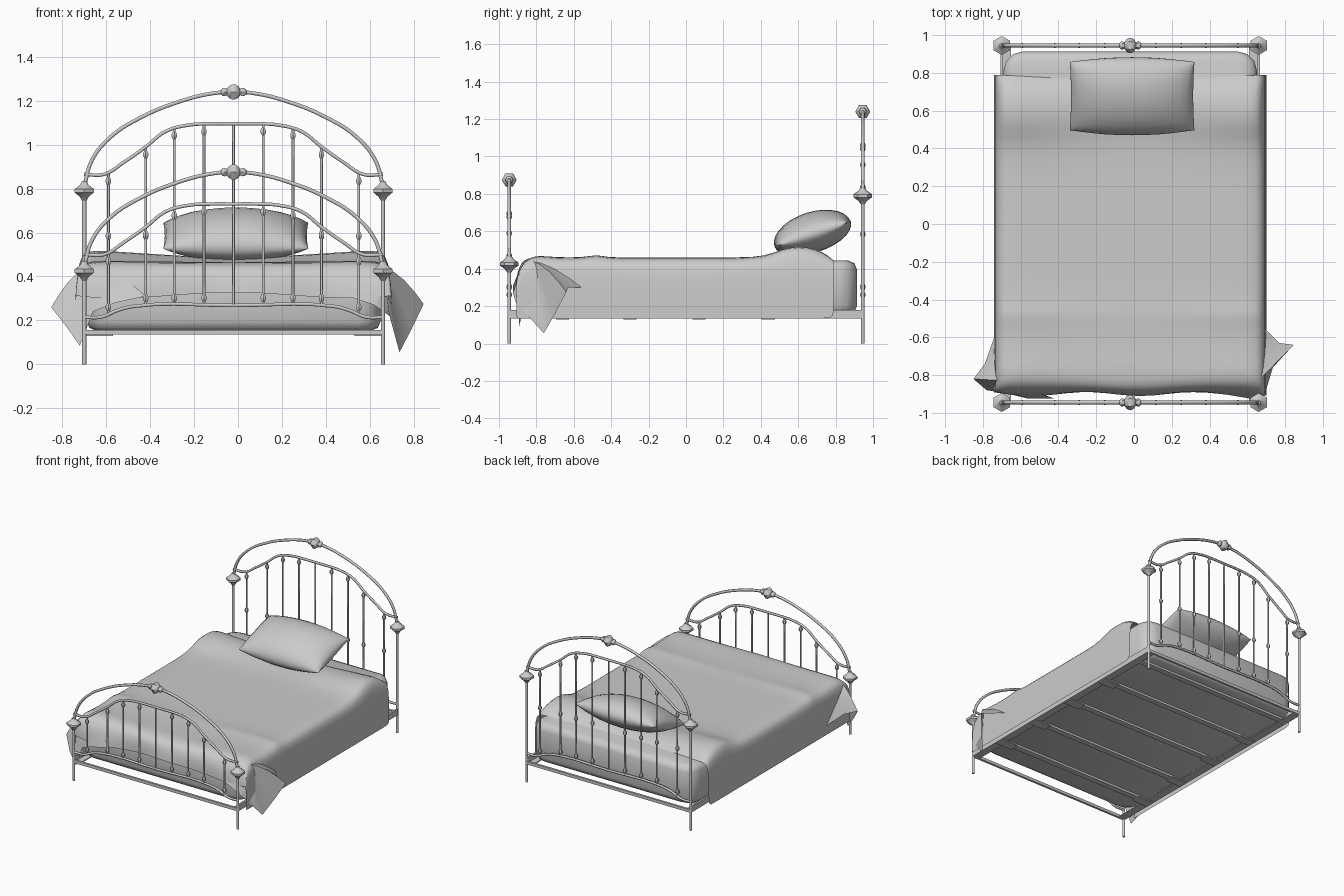
import bpy, bmesh, math
from mathutils import Matrix, Vector

if "Cube" in bpy.data.objects:
    bpy.data.objects.remove(bpy.data.objects["Cube"])

grey = bpy.data.materials.new("plain_grey")
grey.use_nodes = True
grey.diffuse_color = (0.6, 0.6, 0.6, 1)
grey.node_tree.nodes["Principled BSDF"].inputs["Base Color"].default_value = (0.6, 0.6, 0.6, 1)

CX = -0.02      # middle of the bed frame
HALF = 0.68     # post offset from the middle
END = 0.945     # headboard and footboard distance


def finish(name, bm, angle=40):
    bmesh.ops.recalc_face_normals(bm, faces=bm.faces)
    mesh = bpy.data.meshes.new(name)
    bm.to_mesh(mesh)
    bm.free()
    mesh.materials.append(grey)
    ob = bpy.data.objects.new(name, mesh)
    bpy.context.collection.objects.link(ob)
    bpy.ops.object.select_all(action='DESELECT')
    ob.select_set(True)
    bpy.context.view_layer.objects.active = ob
    bpy.ops.object.shade_smooth_by_angle(angle=math.radians(angle))
    return ob


def box(name, lo, hi):
    bm = bmesh.new()
    bmesh.ops.create_cube(bm, size=1)
    lo, hi = Vector(lo), Vector(hi)
    for v in bm.verts:
        v.co = Vector(((lo[i] + hi[i]) / 2 + v.co[i] * (hi[i] - lo[i]) for i in range(3)))
    return finish(name, bm, 30)


def rod(name, pts, radius, curved=False):
    cu = bpy.data.curves.new(name, 'CURVE')
    cu.dimensions = '3D'
    cu.bevel_depth = radius
    cu.bevel_resolution = 1
    cu.resolution_u = 5
    cu.use_fill_caps = True
    sp = cu.splines.new('BEZIER')
    sp.bezier_points.add(len(pts) - 1)
    for bp, p in zip(sp.bezier_points, pts):
        bp.co = p
        bp.handle_left_type = bp.handle_right_type = 'AUTO' if curved else 'VECTOR'
    cu.materials.append(grey)
    ob = bpy.data.objects.new(name, cu)
    bpy.context.collection.objects.link(ob)


def turned(name, profile, centre, along_x=False, sides=6):
    bm = bmesh.new()
    rings = []
    for r, h in profile:
        ring = []
        for k in range(sides):
            a = 2 * math.pi * k / sides
            ring.append(bm.verts.new((r * math.sin(a), r * math.cos(a), h)))
        rings.append(ring)
    for a, b in zip(rings, rings[1:]):
        for k in range(sides):
            n = (k + 1) % sides
            bm.faces.new((a[k], a[n], b[n], b[k]))
    bm.faces.new(rings[0])
    bm.faces.new(rings[-1])
    if along_x:
        bm.transform(Matrix.Rotation(math.pi / 2, 4, 'Y'))
    bm.transform(Matrix.Translation(centre))
    finish(name, bm, 50)


def grid(bm, rows):
    verts = [[bm.verts.new(p) for p in row] for row in rows]
    for a, b in zip(verts, verts[1:]):
        for i in range(len(a) - 1):
            bm.faces.new((a[i], a[i + 1], b[i + 1], b[i]))


def mirrored(half, y, z):
    full = half + [(-x, h) for x, h in reversed(half[:-1])]
    return [(CX + x, y, z + h) for x, h in full]


KNOB = [(.012, -.045), (.022, -.028), (.05, -.008), (.05, .008), (.022, .028), (.012, .045)]
FINIAL = [(.011, -.058), (.02, -.05), (.022, -.038), (.017, -.03), (.03, -.022), (.04, -.007),
          (.04, .007), (.03, .022), (.017, .03), (.022, .038), (.02, .05), (.011, .058)]
BEAD = [(.007, -.018), (.014, -.006), (.014, .006), (.007, .018)]
ARCH = [(-.68, .02), (-.645, .14), (-.56, .245), (-.42, .335), (-.25, .405), (-.1, .443), (0, .45)]
RAIL = [(-.68, .075), (-.59, .075), (-.5, .13), (-.4, .2), (-.31, .27), (-.2, .3), (-.1, .305), (0, .305)]
LOWER = [(-.68, .214), (-.6, .216), (-.53, .245), (-.45, .265), (0, .268)]


# Headboard and footboard
def board(name, y, z):
    for side, s in (("right", -1), ("left", 1)):
        x = CX + s * HALF
        rod(f"{name}_{side}_post", [(x, y, 0), (x, y, z)], .01)
        turned(f"{name}_{side}_knob", KNOB, (x, y, z))
    rod(f"{name}_arch", mirrored(ARCH, y, z), .01, True)
    rod(f"{name}_upper_rail", mirrored(RAIL, y, z), .009, True)
    rod(f"{name}_lower_rail", mirrored(LOWER, y, 0), .009, True)
    turned(f"{name}_finial", FINIAL, (CX, y, z + .45), True)
    # spindles with their beads
    for off, top, low in ((0, .305, .268), (.135, .305, .268), (.27, .287, .267), (.4, .2, .266), (.57, .08, .225)):
        for s in ((1,) if off == 0 else (-1, 1)):
            x = CX + s * off
            rod(f"{name}_spindle", [(x, y, low), (x, y, z + top)], .0065)
            if off:
                turned(f"{name}_bead", BEAD, (x, y, z + top - .035))
                turned(f"{name}_bead", BEAD, (x, y, low + .035))
                if z > .6:
                    turned(f"{name}_bead", BEAD, (x, y, .585))


board("headboard", END, .79)
board("footboard", -END, .425)

# Bed frame: angle-section side rails, end rails, slats and their brackets
for side, s in (("right", -1), ("left", 1)):
    x = CX + s * HALF
    box(f"{side}_side_rail", (x - .007, -END, .135), (x + .007, END, .18))
    inner = x - s * .05
    box(f"{side}_rail_flange", (min(x, inner), -END, .135), (max(x, inner), END, .143))
    for y in (-.66, -.3, .07, .44):
        a = x - s * .13
        box(f"{side}_slat_bracket", (min(x, a), y - .035, .128), (max(x, a), y + .035, .136))
for name, y in (("head", END), ("foot", -END)):
    box(f"{name}_end_rail", (CX - HALF, y - .008, .135), (CX + HALF, y + .008, .157))
for y in (-.66, -.3, .07, .44, .8):
    box("slat", (CX - HALF, y - .022, .136), (CX + HALF, y + .022, .152))

# Mattress with rounded corners
bm = bmesh.new()
bmesh.ops.create_cube(bm, size=1)
for v in bm.verts:
    v.co = (CX + v.co.x * 1.34, .018 + v.co.y * 1.79, .298 + v.co.z * .29)
upright = [e for e in bm.edges if abs(e.verts[0].co.z - e.verts[1].co.z) > .1]
bmesh.ops.bevel(bm, geom=upright, offset=.1, segments=3, profile=.5, affect='EDGES')
rim = [e for e in bm.edges if abs(e.verts[0].co.z - e.verts[1].co.z) < .01]
bmesh.ops.bevel(bm, geom=rim, offset=.045, segments=2, profile=.5, affect='EDGES')
finish("mattress", bm, 50)

# Blanket draped over the sides and the foot
half = [(-.722, .135), (-.722, .2), (-.72, .3), (-.715, .4), (-.695, .445), (-.64, .46),
        (-.52, .46), (-.4, .46), (-.26, .46), (-.13, .46), (0, .46)]
cols = half + [(-x, z) for x, z in reversed(half[:-1])]
lengthwise = [(.79, .447), (.74, .495), (.65, .525), (.55, .525), (.46, .485), (.38, .46), (.15, .46),
              (-.1, .46), (-.3, .46), (-.42, .46), (-.48, .48), (-.54, .46), (-.7, .46),
              (-.79, .475), (-.85, .455), (-.88, .42), (-.895, .37), (-.9, .315)]
rows = []
for y, top in lengthwise:
    row = []
    for x, z in cols:
        flat = abs(x) < .7
        weight = .3 + abs(x)
        yy = y
        if flat:
            z = min(z + (top - .46) * weight, top) if top > .46 else min(z, top)
            if y > .7:
                yy -= .04 * (1 - abs(x) / .7)
        else:
            z = min(z, top)
        if top < .43:
            yy -= .014 * math.sin(11 * x + 1) * (.45 - top) / .13
            if flat:
                z += .014 * math.cos(6 * x)
        row.append((CX + x, yy, z))
    rows.append(row)
bm = bmesh.new()
grid(bm, rows)
blanket = finish("blanket", bm, 80)
blanket.modifiers.new("soften", 'SUBSURF').levels = 1
blanket.modifiers["soften"].render_levels = 1


# Loose blanket corners flaring out at the foot
def flare(name, apex, hem):
    apex = Vector(apex)
    rows = []
    for t in (.04, .3, .55, .8, 1):
        row = []
        for p in hem:
            q = apex.lerp(Vector(p), t)
            q.z += .03 * math.sin(math.pi * t)
            row.append(q)
        rows.append(row)
    bm = bmesh.new()
    grid(bm, rows)
    finish(name, bm, 70)


flare("left_blanket_corner", (.65, -.84, .45),
      [(.5, -.905, .31), (.62, -.925, .27), (.69, -.91, .22), (.735, -.76, .055),
       (.79, -.7, .16), (.845, -.64, .275), (.77, -.63, .3), (.7, -.56, .3)])
flare("right_blanket_corner", (-.68, -.83, .45),
      [(-.42, -.925, .31), (-.56, -.925, .28), (-.66, -.9, .24), (-.72, -.89, .085),
       (-.78, -.88, .17), (-.85, -.82, .26), (-.79, -.74, .25), (-.74, -.6, .2)])

# Pillow tilted up towards the headboard
N = 14
steps = [math.sin(math.pi / 2 * (2 * i / N - 1)) for i in range(N + 1)]
bm = bmesh.new()
for thick in (.118, -.1):
    grid(bm, [[(.33 * u * (1 - .02 * (1 - v * v)), .19 * v * (1 + .13 * (1 - u * u)),
                thick * max(0, (1 - u * u) * (1 - v * v)) ** .5) for u in steps] for v in steps])
bmesh.ops.remove_doubles(bm, verts=bm.verts, dist=.0005)
bm.transform(Matrix.Translation((-.01, .677, .585)) @ Matrix.Rotation(math.radians(18), 4, 'X'))
finish("pillow", bm, 70)
